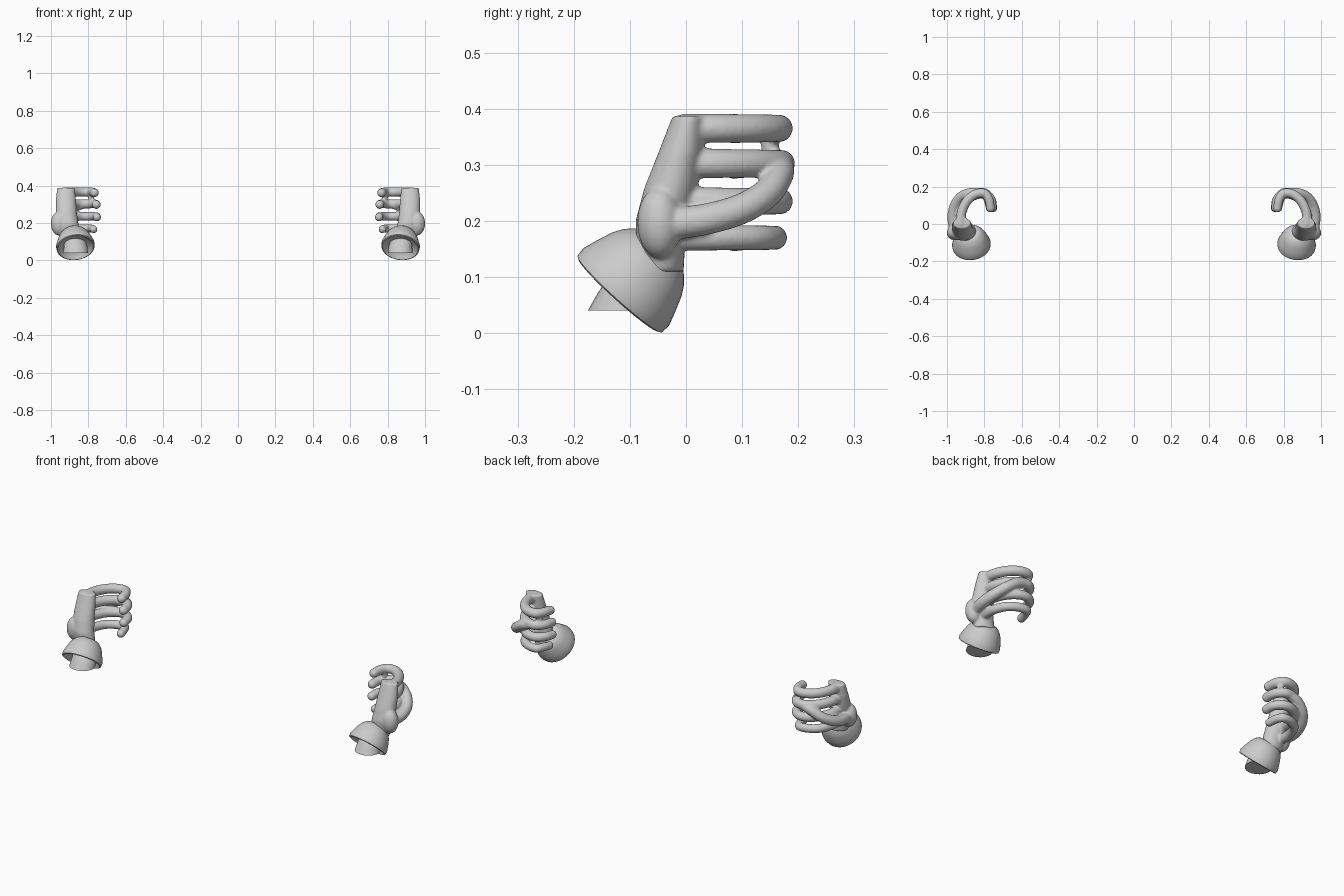
import bpy, bmesh, math
from mathutils import Vector, Matrix

if "Cube" in bpy.data.objects:
    bpy.data.objects.remove(bpy.data.objects["Cube"])

grey = bpy.data.materials.new("plain grey")
grey.diffuse_color = (0.6, 0.6, 0.6, 1)
grey.use_nodes = True
grey.node_tree.nodes["Principled BSDF"].inputs["Base Color"].default_value = grey.diffuse_color


def bridge_rings(bm, rings, caps=True):
    """Skin a list of closed point rings, optionally capping both ends."""
    loops = [[bm.verts.new(p) for p in r] for r in rings]
    n = len(loops[0])
    for a, b in zip(loops, loops[1:]):
        for i in range(n):
            j = (i + 1) % n
            bm.faces.new((a[i], a[j], b[j], b[i]))
    if caps:
        bm.faces.new(loops[0][::-1])
        bm.faces.new(loops[-1])


def ellipse(cx, cy, z, rx, ry, n=32):
    return [Vector((cx + rx * math.cos(t), cy + ry * math.sin(t), z))
            for t in (2 * math.pi * i / n for i in range(n))]


def smooth_path(pts, steps=6):
    """Catmull-Rom curve through the points."""
    p = [Vector(q) for q in pts]
    p = [2 * p[0] - p[1]] + p + [2 * p[-1] - p[-2]]
    out = []
    for a, b, c, d in zip(p, p[1:], p[2:], p[3:]):
        for k in range(steps):
            t = k / steps
            out.append(0.5 * (2 * b + (c - a) * t + (2 * a - 5 * b + 4 * c - d) * t * t
                              + (3 * b - a - 3 * c + d) * t ** 3))
    return out + [p[-2]]


def ball(bm, centre, size, rot=0):
    m = Matrix.Translation(centre) @ Matrix.Rotation(rot, 4, 'X') @ Matrix.Diagonal((*size, 1))
    bmesh.ops.create_uvsphere(bm, u_segments=24, v_segments=14, radius=1, matrix=m)


def tube(bm, pts, r0, r1):
    """Round-ended tapering tube."""
    path = smooth_path(pts)
    rings = []
    for i, p in enumerate(path):
        d = (path[min(i + 1, len(path) - 1)] - path[max(i - 1, 0)]).normalized()
        side = d.cross(Vector((0, 0, 1))).normalized()
        up = side.cross(d)
        r = r0 + (r1 - r0) * i / (len(path) - 1)
        rings.append([p + r * (side * math.cos(t) + up * math.sin(t))
                      for t in (2 * math.pi * k / 16 for k in range(16))])
    bridge_rings(bm, rings)
    for p, r in ((path[0], r0), (path[-1], r1)):
        ball(bm, p, (r, r, r))


def finish(bm, name, voxel=None, angle=40):
    bmesh.ops.recalc_face_normals(bm, faces=bm.faces)
    me = bpy.data.meshes.new(name)
    bm.to_mesh(me)
    bm.free()
    ob = bpy.data.objects.new(name, me)
    bpy.context.collection.objects.link(ob)
    me.materials.append(grey)
    bpy.ops.object.select_all(action='DESELECT')
    ob.select_set(True)
    bpy.context.view_layer.objects.active = ob
    if voxel:
        # Fuse the overlapping parts into one soft surface
        m = ob.modifiers.new("fuse", 'REMESH')
        m.mode, m.voxel_size, m.use_smooth_shade = 'VOXEL', voxel, True
        m = ob.modifiers.new("soften", 'SMOOTH')
        m.factor, m.iterations = 0.5, 5
    else:
        bpy.ops.object.shade_smooth_by_angle(angle=math.radians(angle))
    ob.modifiers.new("other side", 'MIRROR').use_mirror_merge = False
    return ob


# Hands: palm, thumb base, four curled fingers and a crossing thumb
bm = bmesh.new()
palm = [(.89, -.05, .11, .058, .046), (.90, -.045, .15, .056, .043), (.912, -.042, .20, .058, .048),
        (.918, -.027, .26, .056, .047), (.92, -.01, .32, .054, .040), (.92, .005, .387, .047, .029)]
bridge_rings(bm, [ellipse(*s) for s in palm])
ball(bm, (.956, -.047, .197), (.045, .040, .064))
fingers = [(.365, .745, .190, .0265), (.302, .735, .194, .0265),
           (.235, .732, .190, .0255), (.170, .750, .180, .0235)]
for z, tip, reach, r in fingers:
    yc = reach - r
    tube(bm, [(.925, .0, z), (.922, .06, z), (.895, .12, z), (.85, yc - .005, z),
              (.80, yc, z), (tip + .03, yc - .035, z), (tip + .022, .085, z - .004)], r, r * .88)
tube(bm, [(.962, -.02, .195), (.970, .04, .204), (.957, .10, .222), (.925, .145, .250),
          (.88, .166, .282), (.83, .168, .30)], .029, .025)
# Small web between the two upper fingers
ball(bm, (.785, .15, .335), (.016, .016, .025))
finish(bm, "hands", voxel=.005)

# Flared cuffs, turned around a tilted axis, with a dished underside
bm = bmesh.new()
axis = Vector((.10, .67, .74)).normalized()
u = Vector((1, 0, 0))
u = (u - axis * u.dot(axis)).normalized()
v = axis.cross(u)
base = Vector((.868, -.12, .0675))
profile = [(.04, .035), (.07, .032), (.085, .012), (.096, .0), (.1015, .003), (.103, .02), (.095, .045),
           (.084, .075), (.074, .092), (.063, .104), (.054, .112), (.035, .116)]
bridge_rings(bm, [[base + axis * h + r * (u * math.cos(t) + v * math.sin(t))
                   for t in (2 * math.pi * i / 48 for i in range(48))] for r, h in profile])
finish(bm, "cuffs", angle=50)

# Wrist stubs below the cuffs, cut flat
bm = bmesh.new()
bridge_rings(bm, [ellipse(.868, -.112, .04, .066, .063), ellipse(.868, -.098, .07, .063, .060),
                  ellipse(.872, -.085, .10, .058, .054), ellipse(.88, -.065, .13, .05, .045)])
finish(bm, "wrist_stubs")
